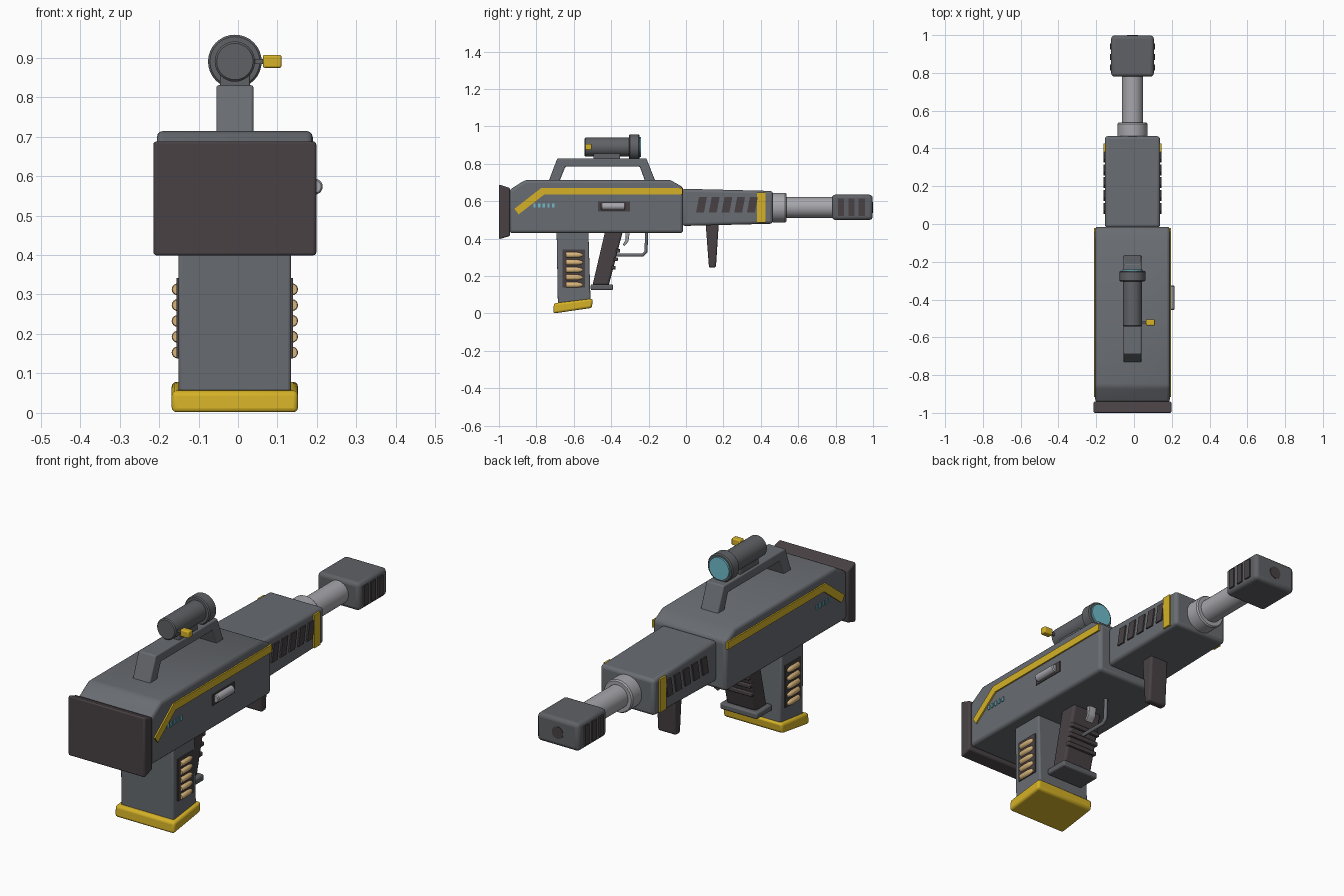
import bpy, bmesh, math
from mathutils import Vector

cube = bpy.data.objects.get("Cube")
if cube:
    bpy.data.objects.remove(cube, do_unlink=True)

CX = -0.008  # plane of symmetry


def material(name, rgb):
    m = bpy.data.materials.new(name)
    m.use_nodes = True
    m.diffuse_color = (*rgb, 1)
    m.node_tree.nodes["Principled BSDF"].inputs["Base Color"].default_value = (*rgb, 1)
    return m


GREY = material("body grey", (0.14, 0.15, 0.165))
GUN = material("gunmetal", (0.115, 0.12, 0.13))
DARK = material("dark rubber", (0.065, 0.053, 0.058))
YELLOW = material("yellow", (0.66, 0.44, 0.02))
SILVER = material("silver", (0.38, 0.38, 0.41))
CYAN = material("cyan", (0.16, 0.5, 0.6))
BRASS = material("brass", (0.68, 0.46, 0.2))


def finish(name, bm, mat, bevel=0):
    bmesh.ops.recalc_face_normals(bm, faces=bm.faces[:])
    mesh = bpy.data.meshes.new(name)
    bm.to_mesh(mesh)
    bm.free()
    mesh.materials.append(mat)
    ob = bpy.data.objects.new(name, mesh)
    bpy.context.collection.objects.link(ob)
    if bevel:
        mod = ob.modifiers.new("bevel", "BEVEL")
        mod.width, mod.segments, mod.limit_method = bevel, 3, "ANGLE"
    bpy.ops.object.select_all(action="DESELECT")
    ob.select_set(True)
    bpy.context.view_layer.objects.active = ob
    bpy.ops.object.shade_smooth_by_angle(angle=math.radians(35))
    return ob


def prism(name, profile, x0, x1, mat, bevel=0):
    """Side profile in (y, z), extruded between two x offsets."""
    bm = bmesh.new()
    face = bm.faces.new([bm.verts.new((CX + x0, y, z)) for y, z in profile])
    new = bmesh.ops.extrude_face_region(bm, geom=[face])["geom"]
    verts = [v for v in new if isinstance(v, bmesh.types.BMVert)]
    bmesh.ops.translate(bm, verts=verts, vec=(x1 - x0, 0, 0))
    return finish(name, bm, mat, bevel)


def box(name, y0, y1, z0, z1, x0, x1, mat, bevel=0):
    return prism(name, [(y0, z0), (y1, z0), (y1, z1), (y0, z1)], x0, x1, mat, bevel)


def plate(name, side, half, profile, mat, thick=0.007):
    """Thin painted plate lying on one side of a part of the given half width."""
    return prism(name, profile, side * (half - 0.003), side * (half + thick), mat)


def lathe(name, rings, x, z, mat, sides=32):
    """Rings of (y, radius) joined along the y axis and capped."""
    bm = bmesh.new()
    loops = []
    for y, r in rings:
        angles = [2 * math.pi * i / sides for i in range(sides)]
        loops.append([bm.verts.new((CX + x + r * math.cos(a), y, z + r * math.sin(a)))
                      for a in angles])
    for a, b in zip(loops, loops[1:]):
        for i in range(sides):
            j = (i + 1) % sides
            bm.faces.new((a[i], a[j], b[j], b[i]))
    bm.faces.new(loops[0])
    bm.faces.new(loops[-1])
    return finish(name, bm, mat)


def slanted(y, z0, z1, width, lean):
    return [(y - width / 2 - lean, z0), (y + width / 2 - lean, z0),
            (y + width / 2 + lean, z1), (y - width / 2 + lean, z1)]


# Stock pad and main housing
prism("stock_pad", [(-1, 0.397), (-0.94, 0.415), (-0.94, 0.67), (-1, 0.69)],
      -0.2065, 0.2065, DARK, 0.008)
BODY = 0.1975
prism("main_body", [(-0.945, 0.43), (-0.945, 0.66), (-0.86, 0.714), (-0.085, 0.714),
                    (-0.015, 0.675), (-0.015, 0.43)], -BODY, BODY, GREY, 0.016)

# Handguard
GUARD = 0.146
prism("handguard", [(-0.02, 0.468), (0.465, 0.48), (0.465, 0.655), (-0.02, 0.667)],
      -GUARD, GUARD, GREY, 0.016)

# Muzzle block and barrel
MUZZLE = 0.113
lathe("barrel_collar", [(0.46, 0.074), (0.465, 0.079), (0.53, 0.079), (0.537, 0.074)],
      0, 0.566, SILVER)
lathe("barrel", [(0.45, 0.056), (0.8, 0.056)], 0, 0.567, SILVER)
box("muzzle_block", 0.78, 0.998, 0.5, 0.635, -MUZZLE, MUZZLE, GUN, 0.018)
lathe("muzzle_bore", [(0.98, 0.03), (1, 0.03)], 0, 0.567, DARK)

# Side trim, mirrored on both sides
for side, label in ((1, "left"), (-1, "right")):
    plate(label + "_stripe", side, BODY,
          [(-0.917, 0.56), (-0.773, 0.672), (-0.02, 0.672), (-0.02, 0.636),
           (-0.758, 0.636), (-0.895, 0.53)], YELLOW)
    for i in range(5):
        y = -0.81 + i * 0.025
        plate(label + "_status_tick", side, BODY, slanted(y, 0.566, 0.588, 0.013, 0),
              CYAN, 0.004)
    for i in range(5):
        plate(label + "_guard_vent", side, GUARD,
              slanted(0.083 + i * 0.068, 0.54, 0.624, 0.042, 0.008), DARK)
    plate(label + "_guard_band", side, GUARD, slanted(0.403, 0.487, 0.648, 0.045, 0), YELLOW)
    for i in range(3):
        plate(label + "_muzzle_vent", side, MUZZLE,
              slanted(0.828 + i * 0.056, 0.52, 0.615, 0.033, 0), DARK)

# Ejection port on the left side
plate("ejection_port", 1, BODY, slanted(-0.385, 0.545, 0.598, 0.17, 0), DARK, 0.004)
lathe("ejection_bolt", [(-0.455, 0.016), (-0.45, 0.02), (-0.33, 0.02), (-0.325, 0.016)],
      BODY + 0.005, 0.573, SILVER, 20)

# Magazine with cartridges showing on both sides
MAG = 0.1425
prism("magazine", [(-0.685, 0.04), (-0.51, 0.06), (-0.522, 0.45), (-0.692, 0.45)],
      -MAG, MAG, GREY, 0.008)
prism("magazine_base", [(-0.71, 0), (-0.503, 0.03), (-0.498, 0.08), (-0.706, 0.055)],
      -0.16, 0.16, YELLOW, 0.012)
for side, label in ((1, "left"), (-1, "right")):
    plate(label + "_magazine_window", side, MAG, slanted(-0.6, 0.138, 0.342, 0.118, 0), DARK, 0.005)
    for i in range(5):
        lathe(label + "_cartridge", [(-0.642, 0.013), (-0.638, 0.015), (-0.58, 0.015),
                                     (-0.565, 0.012), (-0.553, 0.006)],
              side * 0.145, 0.153 + i * 0.04, BRASS, 16)

# Pistol grip
prism("pistol_grip", [(-0.5, 0.15), (-0.413, 0.15), (-0.335, 0.45), (-0.43, 0.45)],
      -0.08, 0.08, DARK, 0.012)
box("grip_foot", -0.51, -0.39, 0.125, 0.156, -0.1, 0.1, GUN, 0.008)
for z in (0.245, 0.29, 0.335):
    y = -0.413 + (z - 0.15) * 0.26
    box("grip_ridge", y - 0.01, y + 0.012, z - 0.01, z + 0.01, -0.082, 0.082, DARK, 0.004)

# Trigger and its guard
prism("trigger", [(-0.325, 0.44), (-0.3, 0.44), (-0.308, 0.385), (-0.33, 0.36),
                  (-0.338, 0.368), (-0.322, 0.395)], -0.02, 0.02, SILVER, 0.003)
curve = bpy.data.curves.new("trigger_guard", "CURVE")
curve.dimensions, curve.bevel_depth, curve.bevel_resolution = "3D", 0.009, 3
path = [(-0.21, 0.44), (-0.214, 0.33), (-0.232, 0.312), (-0.38, 0.312)]
spline = curve.splines.new("POLY")
spline.points.add(len(path) - 1)
for point, (y, z) in zip(spline.points, path):
    point.co = (CX, y, z, 1)
curve.materials.append(GREY)
bpy.context.collection.objects.link(bpy.data.objects.new("trigger_guard", curve))

# Foregrip
prism("foregrip", [(0.123, 0.245), (0.16, 0.245), (0.175, 0.48), (0.105, 0.48)],
      -0.05, 0.05, DARK, 0.01)

# Carry handle
prism("carry_handle", [(-0.735, 0.705), (-0.688, 0.83), (-0.212, 0.83), (-0.163, 0.705),
                       (-0.218, 0.705), (-0.247, 0.785), (-0.645, 0.785), (-0.677, 0.705)],
      -0.047, 0.047, GREY, 0.006)

# Scope on its mount
box("scope_mount", -0.495, -0.352, 0.825, 0.86, -0.038, 0.038, GUN, 0.004)
lathe("scope_tube", [(-0.542, 0.046), (-0.537, 0.051), (-0.29, 0.051)], 0, 0.89, GUN)
lathe("scope_ring", [(-0.305, 0.063), (-0.3, 0.068), (-0.253, 0.068), (-0.248, 0.063)],
      0, 0.89, GUN)
lathe("scope_lens", [(-0.255, 0.056), (-0.241, 0.054)], 0, 0.89, CYAN)
box("knob_stem", -0.526, -0.515, 0.884, 0.896, 0.04, 0.075, GUN)
box("scope_knob", -0.537, -0.505, 0.874, 0.907, 0.071, 0.118, YELLOW, 0.005)
